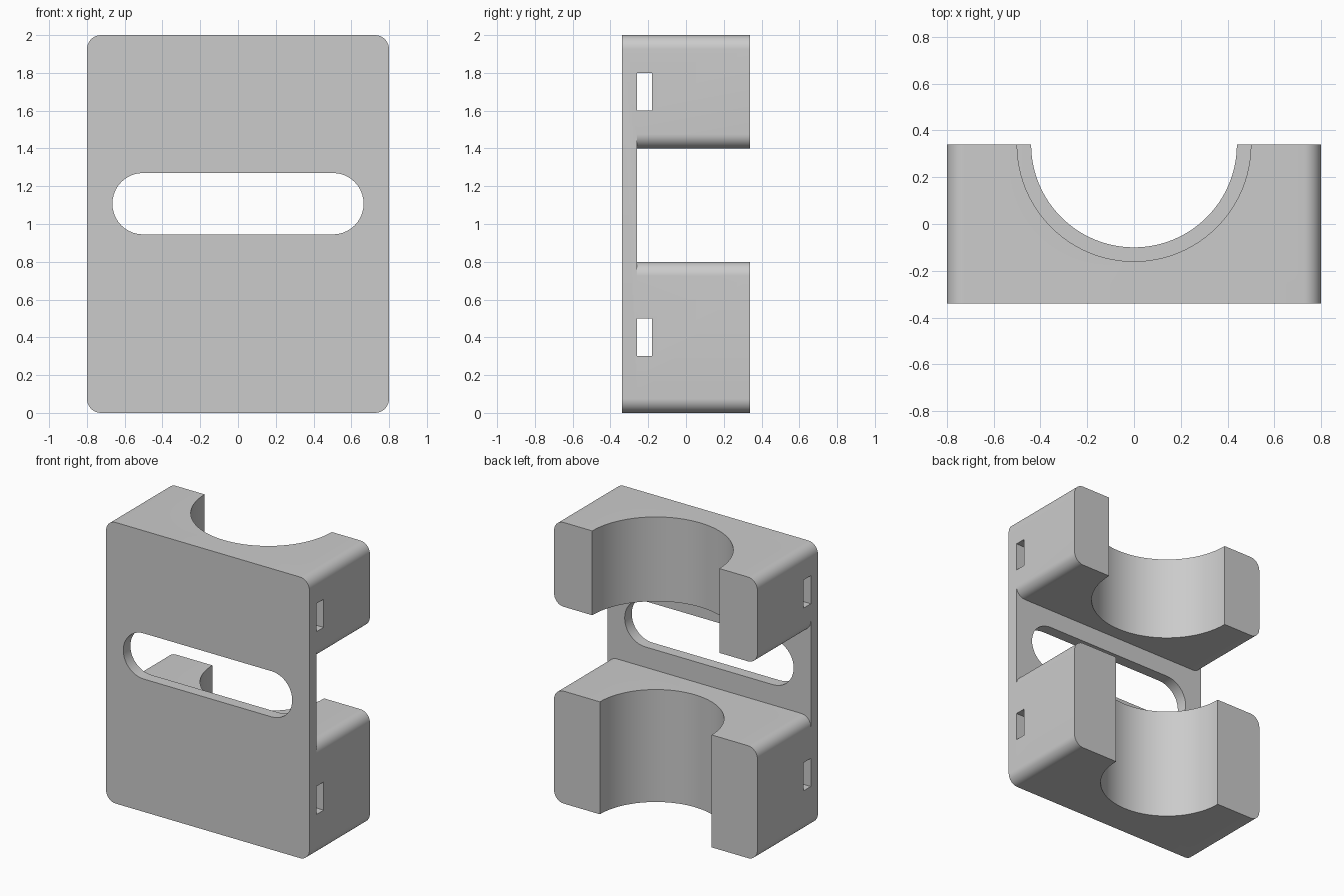
import bpy, bmesh, math
from mathutils import Vector

cube = bpy.data.objects.get("Cube")
if cube:
    bpy.data.objects.remove(cube, do_unlink=True)

WIDTH, BACK, FRONT, PLATE_BACK = 1.6, 0.34, -0.34, -0.26

grey = bpy.data.materials.new("plain grey")
grey.use_nodes = True
colour = (0.6, 0.6, 0.6, 1)
grey.diffuse_color = colour
grey.node_tree.nodes["Principled BSDF"].inputs["Base Color"].default_value = colour


def finish(name, bm):
    bmesh.ops.recalc_face_normals(bm, faces=bm.faces)
    mesh = bpy.data.meshes.new(name)
    bm.to_mesh(mesh)
    bm.free()
    mesh.materials.append(grey)
    obj = bpy.data.objects.new(name, mesh)
    bpy.context.collection.objects.link(obj)
    return obj


def rounded_slab(name, width, z0, z1, y0, y1, radius, steps=10):
    """Rounded rectangle in x and z, extruded along y."""
    bm = bmesh.new()
    cx, cz, hz = width / 2 - radius, (z0 + z1) / 2, (z1 - z0) / 2 - radius
    verts = []
    for quarter, (sx, sz) in enumerate([(1, 1), (-1, 1), (-1, -1), (1, -1)]):
        for i in range(steps + 1):
            a = (quarter + i / steps) * math.pi / 2
            verts.append(bm.verts.new((sx * cx + radius * math.cos(a), y0,
                                       cz + sz * hz + radius * math.sin(a))))
    bmesh.ops.remove_doubles(bm, verts=verts, dist=1e-5)
    face = bm.faces.new(list(bm.verts))
    new = bmesh.ops.extrude_face_region(bm, geom=[face])["geom"]
    moved = [v for v in new if isinstance(v, bmesh.types.BMVert)]
    bmesh.ops.translate(bm, verts=moved, vec=(0, y1 - y0, 0))
    # The extrusion may keep the starting face; a closed slab needs both caps
    bmesh.ops.holes_fill(bm, edges=[e for e in bm.edges if e.is_boundary], sides=0)
    return finish(name, bm)


def box(name, x, y0, y1, z0, z1):
    bm = bmesh.new()
    bmesh.ops.create_cube(bm, size=1)
    bmesh.ops.scale(bm, verts=bm.verts, vec=(x, y1 - y0, z1 - z0))
    bmesh.ops.translate(bm, verts=bm.verts, vec=(0, (y0 + y1) / 2, (z0 + z1) / 2))
    return finish(name, bm)


def bore(name, radius, z0, z1):
    bm = bmesh.new()
    bmesh.ops.create_cone(bm, cap_ends=True, segments=96, radius1=radius,
                          radius2=radius, depth=z1 - z0)
    bmesh.ops.translate(bm, verts=bm.verts, vec=Vector((0, BACK, (z0 + z1) / 2)))
    return finish(name, bm)


def combine(target, other, operation):
    mod = target.modifiers.new(operation.lower(), "BOOLEAN")
    mod.object, mod.operation, mod.solver = other, operation, "EXACT"
    bpy.context.view_layer.objects.active = target
    bpy.ops.object.modifier_apply(modifier=mod.name)
    bpy.data.objects.remove(other, do_unlink=True)


# Face plate with its long rounded window
bracket = rounded_slab("pipe_bracket", WIDTH, 0, 2, FRONT, PLATE_BACK, 0.075)
combine(bracket, rounded_slab("window_cutter", 1.33, 0.945, 1.27, -0.5, 0, 0.162), "DIFFERENCE")

# Two saddle blocks: bottom, top, bore radius, strap slot bottom
for name, z0, z1, radius, slot in [("lower_saddle", 0, 0.8, 0.44, 0.3),
                                   ("upper_saddle", 1.4, 2, 0.5, 1.6)]:
    saddle = rounded_slab(name, WIDTH, z0, z1, PLATE_BACK, BACK, 0.075)
    combine(saddle, bore("bore_cutter", radius, z0 - 0.1, z1 + 0.1), "DIFFERENCE")
    combine(saddle, box("strap_cutter", 2, PLATE_BACK - 0.1, -0.18, slot, slot + 0.2),
            "DIFFERENCE")
    combine(bracket, saddle, "UNION")

# Smooth curves, crisp edges
bpy.ops.object.select_all(action="DESELECT")
bracket.select_set(True)
bpy.context.view_layer.objects.active = bracket
bpy.ops.object.shade_smooth_by_angle(angle=math.radians(30))
